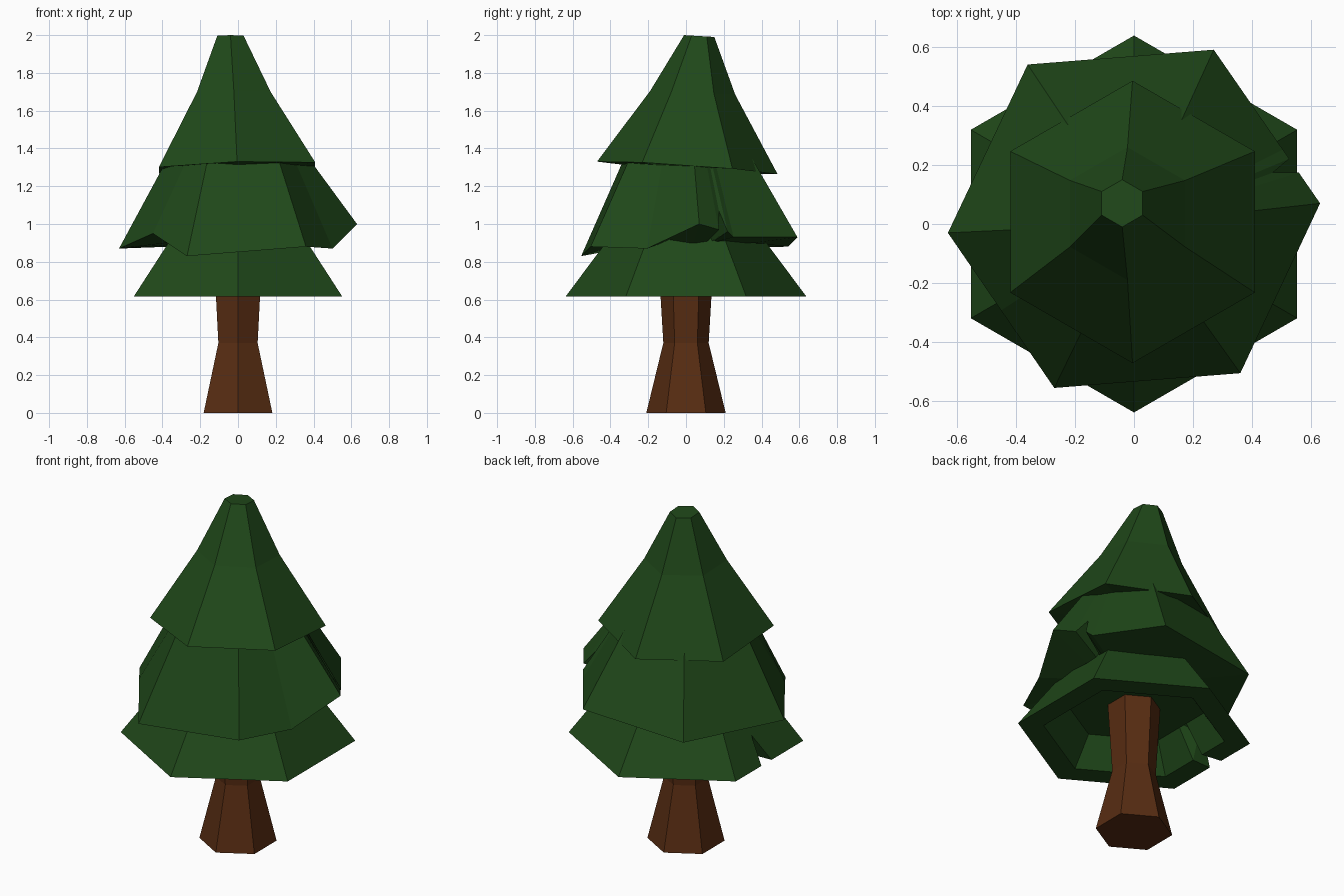
import bpy, bmesh
from math import cos, sin, radians
from mathutils import Vector

if "Cube" in bpy.data.objects:
    bpy.data.objects.remove(bpy.data.objects["Cube"])


def material(name, rgb):
    m = bpy.data.materials.new(name)
    m.diffuse_color = (*rgb, 1)
    m.use_nodes = True
    m.node_tree.nodes["Principled BSDF"].inputs["Base Color"].default_value = m.diffuse_color
    return m


GREEN = material("needles", (0.014, 0.065, 0.010))
BROWN = material("bark", (0.095, 0.025, 0.006))


def hexagon(r, z, cx=0, cy=0, dip=(0, 0)):
    pts = []
    for k in range(6):
        a = radians(30 + 60 * k)
        x, y = r * cos(a), r * sin(a)
        pts.append(Vector((cx + x, cy + y, z + dip[0] * x + dip[1] * y)))
    return pts


def loft(name, rings, mat):
    """Skin a stack of equal-length rings and cap both ends."""
    bm = bmesh.new()
    loops = [[bm.verts.new(p) for p in ring] for ring in rings]
    n = len(loops[0])
    for a, b in zip(loops, loops[1:]):
        for i in range(n):
            j = (i + 1) % n
            bm.faces.new((a[i], a[j], b[j], b[i]))
    bm.faces.new(loops[0][::-1])
    bm.faces.new(loops[-1])
    bmesh.ops.recalc_face_normals(bm, faces=bm.faces[:])
    me = bpy.data.meshes.new(name)
    bm.to_mesh(me)
    bm.free()
    me.materials.append(mat)
    ob = bpy.data.objects.new(name, me)
    bpy.context.collection.objects.link(ob)
    return ob


def rim_points(corners, extras):
    """Corners plus extra rim points: edge index -> [(t, z, pull inward)]."""
    base, rim = [], []
    for i, c in enumerate(corners):
        d = corners[(i + 1) % len(corners)]
        base.append(c)
        rim.append(c)
        for t, z, pull in extras.get(i, []):
            p = c.lerp(d, t)
            base.append(p)
            rim.append(Vector((p.x * pull, p.y * pull, z)))
    return base, rim


def scaled(base, s, z):
    return [Vector((p.x * s, p.y * s, z)) for p in base]


# Flared trunk
loft("trunk", [hexagon(0.21, 0), hexagon(0.12, 0.37), hexagon(0.145, 0.79)], BROWN)

# Lowest branches: hollow underneath, a small notch on the left side
base, rim = rim_points(hexagon(0.638, 0.615),
                       {2: [(0.38, 0.615, 1), (0.43, 0.76, 0.83), (0.53, 0.615, 1)]})
inner = [Vector((b.x * 0.78, b.y * 0.78, r.z)) for b, r in zip(base, rim)]
loft("lower_branches",
     [scaled(base, 0.6, 0.78), inner, rim, scaled(base, 0.55, 1.0)], GREEN)

# Middle branches: twisted, ragged rim with a notch on the right side
corners = [Vector(p) for p in (
    (0.63, 0.07, 1.0), (0.27, 0.59, 0.93), (-0.36, 0.54, 0.88),
    (-0.63, -0.03, 0.87), (-0.27, -0.555, 0.83), (0.36, -0.505, 0.88))]
base, rim = rim_points(corners, {
    0: [(0.2, 0.97, 1), (0.25, 1.07, 0.87), (0.29, 0.96, 1), (0.35, 0.93, 1)],
    3: [(0.5, 0.95, 1)],
    5: [(0.52, 0.87, 1)]})
loft("middle_branches",
     [scaled(base, 0.6, 0.9), rim, scaled(base, 0.58, 1.36)], GREEN)

# Leaning top with a blunt tip
loft("top_branches",
     [hexagon(0.3, 1.31, 0, 0.01),
      hexagon(0.478, 1.297, -0.005, 0.007, (0.03, -0.07)),
      hexagon(0.225, 1.695, -0.022, 0.035, (0, -0.04)),
      hexagon(0.08, 1.995, -0.04, 0.07, (0, -0.06))], GREEN)
